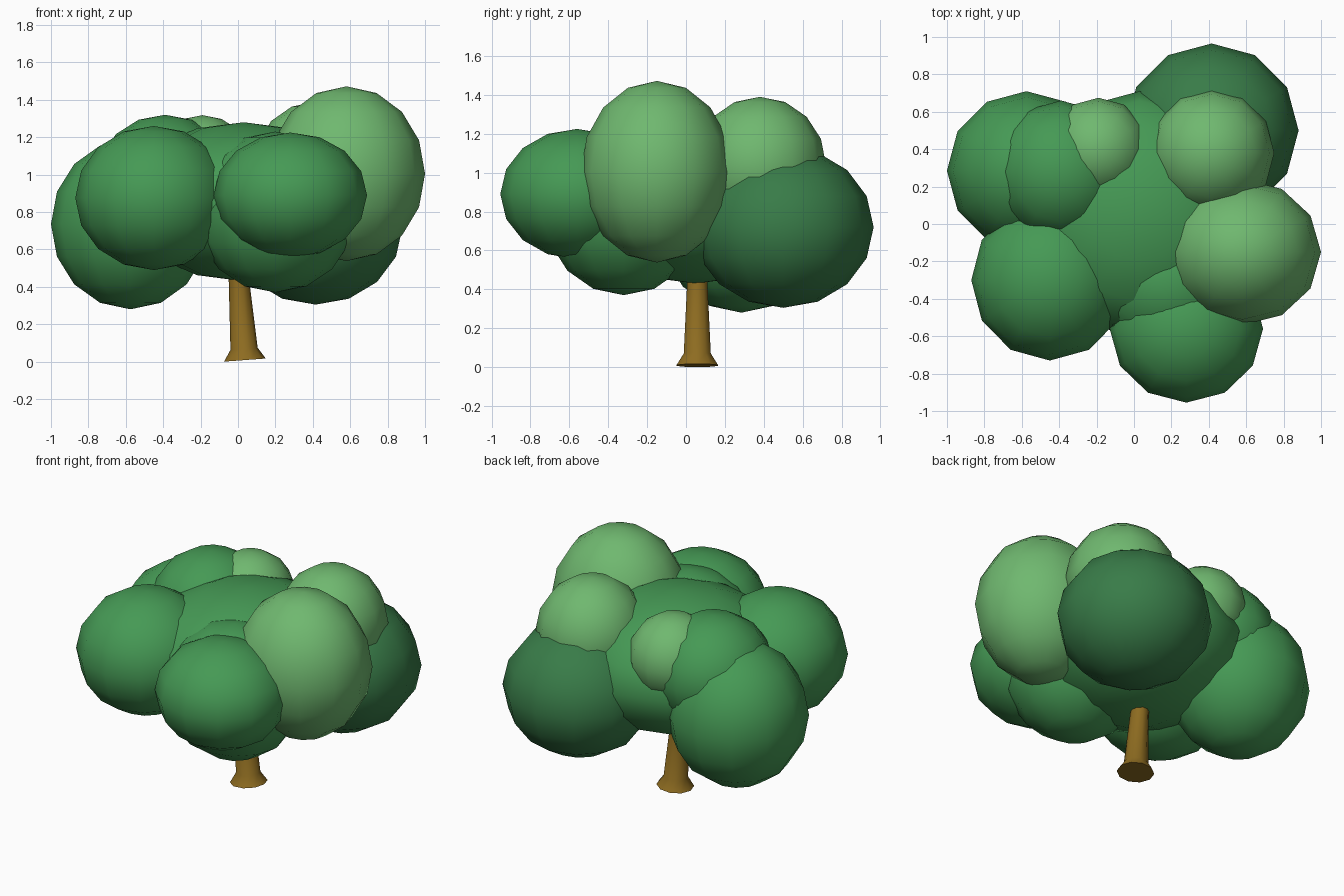
import bpy, bmesh, math
from mathutils import Vector, Matrix

if "Cube" in bpy.data.objects:
    bpy.data.objects.remove(bpy.data.objects["Cube"])


def material(name, rgb):
    m = bpy.data.materials.new(name)
    m.diffuse_color = (*rgb, 1)
    m.use_nodes = True
    m.node_tree.nodes["Principled BSDF"].inputs["Base Color"].default_value = m.diffuse_color
    return m


MID = material("leaf_green", (0.06, 0.32, 0.09))
DARK = material("leaf_dark_green", (0.04, 0.20, 0.065))
LIGHT = material("leaf_light_green", (0.16, 0.48, 0.16))
BARK = material("bark", (0.27, 0.15, 0.015))


def leaf_clump(name, centre, radii, mat):
    bpy.ops.mesh.primitive_uv_sphere_add(segments=12, ring_count=8, radius=1, location=centre)
    ob = bpy.context.object
    ob.name = name
    ob.scale = radii
    bpy.ops.object.transform_apply(location=False, rotation=False, scale=True)
    bpy.ops.object.shade_smooth()
    ob.data.materials.append(mat)


# Foliage: a wide core with rounded clumps around it
clumps = [
    ("leaf_core", (0.03, 0.05, 0.855), (0.65, 0.66, 0.425), MID),
    ("leaf_front_left", (-0.45, -0.30, 0.875), (0.42, 0.43, 0.385), MID),
    ("leaf_front_right", (0.28, -0.56, 0.89), (0.41, 0.395, 0.335), MID),
    ("leaf_front_low", (0.20, -0.32, 0.80), (0.43, 0.41, 0.43), MID),
    ("leaf_right_high", (0.58, -0.15, 1.005), (0.42, 0.39, 0.467), LIGHT),
    ("leaf_back_high", (0.415, 0.38, 1.04), (0.335, 0.34, 0.35), LIGHT),
    ("leaf_back_right", (0.415, 0.50, 0.72), (0.465, 0.465, 0.415), DARK),
    ("leaf_left", (-0.575, 0.285, 0.735), (0.425, 0.425, 0.455), MID),
    ("leaf_left_high", (-0.39, 0.28, 0.97), (0.37, 0.38, 0.35), MID),
    ("leaf_back_small", (-0.19, 0.40, 1.05), (0.27, 0.275, 0.268), LIGHT),
]
for c in clumps:
    leaf_clump(*c)

# Trunk: flared foot and tapering stem, leaning slightly left
profile = [(0.0, 0.112), (0.06, 0.073), (0.42, 0.055), (0.75, 0.045)]
sides = 10
bm = bmesh.new()
rings = []
for h, r in profile:
    rings.append([bm.verts.new((r * math.cos(2 * math.pi * i / sides),
                                r * math.sin(2 * math.pi * i / sides), h)) for i in range(sides)])
for a, b in zip(rings, rings[1:]):
    for i in range(sides):
        j = (i + 1) % sides
        bm.faces.new((a[i], a[j], b[j], b[i]))
bm.faces.new(rings[0][::-1])
bm.faces.new(rings[-1])
bm.transform(Matrix.Translation((0.037, 0.058, 0.0085)) @ Matrix.Rotation(math.radians(-4.3), 4, 'Y'))
mesh = bpy.data.meshes.new("trunk")
bm.to_mesh(mesh)
bm.free()
trunk = bpy.data.objects.new("trunk", mesh)
bpy.context.collection.objects.link(trunk)
mesh.materials.append(BARK)
bpy.ops.object.select_all(action='DESELECT')
trunk.select_set(True)
bpy.context.view_layer.objects.active = trunk
bpy.ops.object.shade_smooth_by_angle(angle=math.radians(40))
